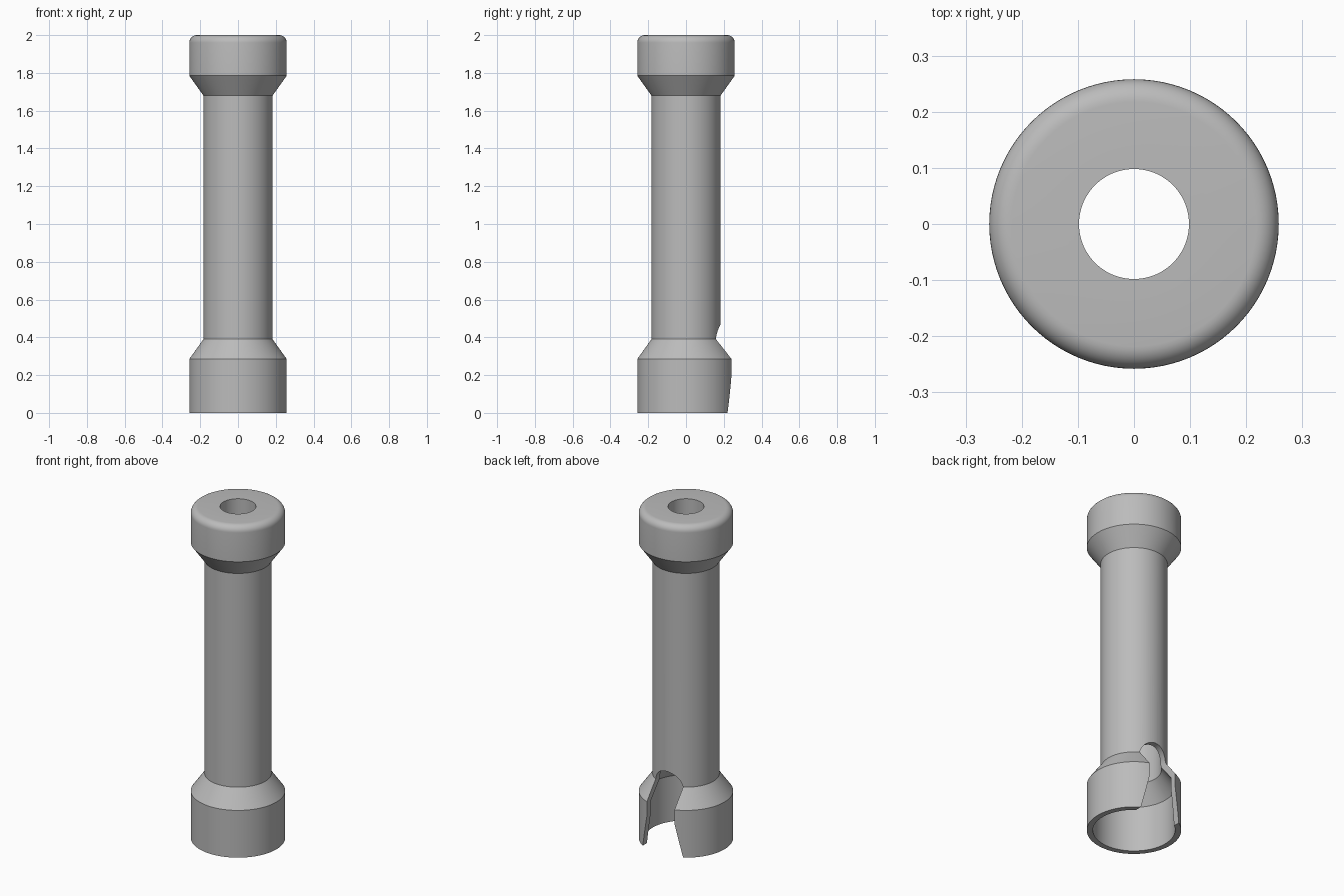
import bpy, bmesh, math

cube = bpy.data.objects.get("Cube")
if cube:
    bpy.data.objects.remove(cube, do_unlink=True)

# Plain grey finish
grey = bpy.data.materials.new("plain_grey")
grey.use_nodes = True
colour = (0.5, 0.5, 0.5, 1)
grey.diffuse_color = colour
grey.node_tree.nodes["Principled BSDF"].inputs["Base Color"].default_value = colour


def make_object(name, bm):
    bmesh.ops.recalc_face_normals(bm, faces=bm.faces)
    mesh = bpy.data.meshes.new(name)
    bm.to_mesh(mesh)
    bm.free()
    mesh.materials.append(grey)
    obj = bpy.data.objects.new(name, mesh)
    bpy.context.collection.objects.link(obj)
    return obj


def arc(cx, cz, radius, start, end, steps):
    angles = [math.radians(start + (end - start) * i / steps) for i in range(steps + 1)]
    return [(cx + radius * math.cos(a), cz + radius * math.sin(a)) for a in angles]


def lathe(name, profile, sides=96):
    bm = bmesh.new()
    rings = [[bm.verts.new((r * math.cos(math.tau * i / sides),
                            r * math.sin(math.tau * i / sides), z))
              for i in range(sides)] for r, z in profile]
    for low, high in zip(rings, rings[1:] + rings[:1]):
        for i in range(sides):
            j = (i + 1) % sides
            bm.faces.new((low[i], low[j], high[j], high[i]))
    return make_object(name, bm)


# Hollow sleeve: outer wall upward, then bore and socket downward
outer = [(0.258, 0), (0.258, 0.285), (0.183, 0.39), (0.183, 1.68), (0.258, 1.785)]
rounded_rim = arc(0.218, 1.96, 0.04, 0, 90, 8)
inner = [(0.098, 2), (0.098, 1.78), (0.15, 1.68), (0.15, 0.38), (0.225, 0.275), (0.225, 0)]
sleeve = lathe("sleeve", outer + rounded_rim + inner)

# Keyhole-shaped slot in the back: flared mouth, straight sides, round top
right_side = [(0.135, -0.05), (0.135, 0), (0.092, 0.2)]
outline = right_side + arc(0, 0.378, 0.092, 0, 180, 24) + [(-x, z) for x, z in reversed(right_side)]
bm = bmesh.new()
face = bm.faces.new([bm.verts.new((x, 0.05, z)) for x, z in outline])
extruded = bmesh.ops.extrude_face_region(bm, geom=[face])["geom"]
bmesh.ops.translate(bm, vec=(0, 0.4, 0),
                    verts=[v for v in extruded if isinstance(v, bmesh.types.BMVert)])
cutter = make_object("slot_cutter", bm)
cutter.hide_render = True
cutter.hide_set(True)

cut = sleeve.modifiers.new("slot", 'BOOLEAN')
cut.operation = 'DIFFERENCE'
cut.solver = 'EXACT'
cut.object = cutter

# Bake the cut, then smooth the round walls
bpy.context.view_layer.objects.active = sleeve
sleeve.select_set(True)
bpy.ops.object.modifier_apply(modifier="slot")
bpy.data.objects.remove(cutter, do_unlink=True)
bpy.ops.object.shade_smooth_by_angle(angle=math.radians(25))
